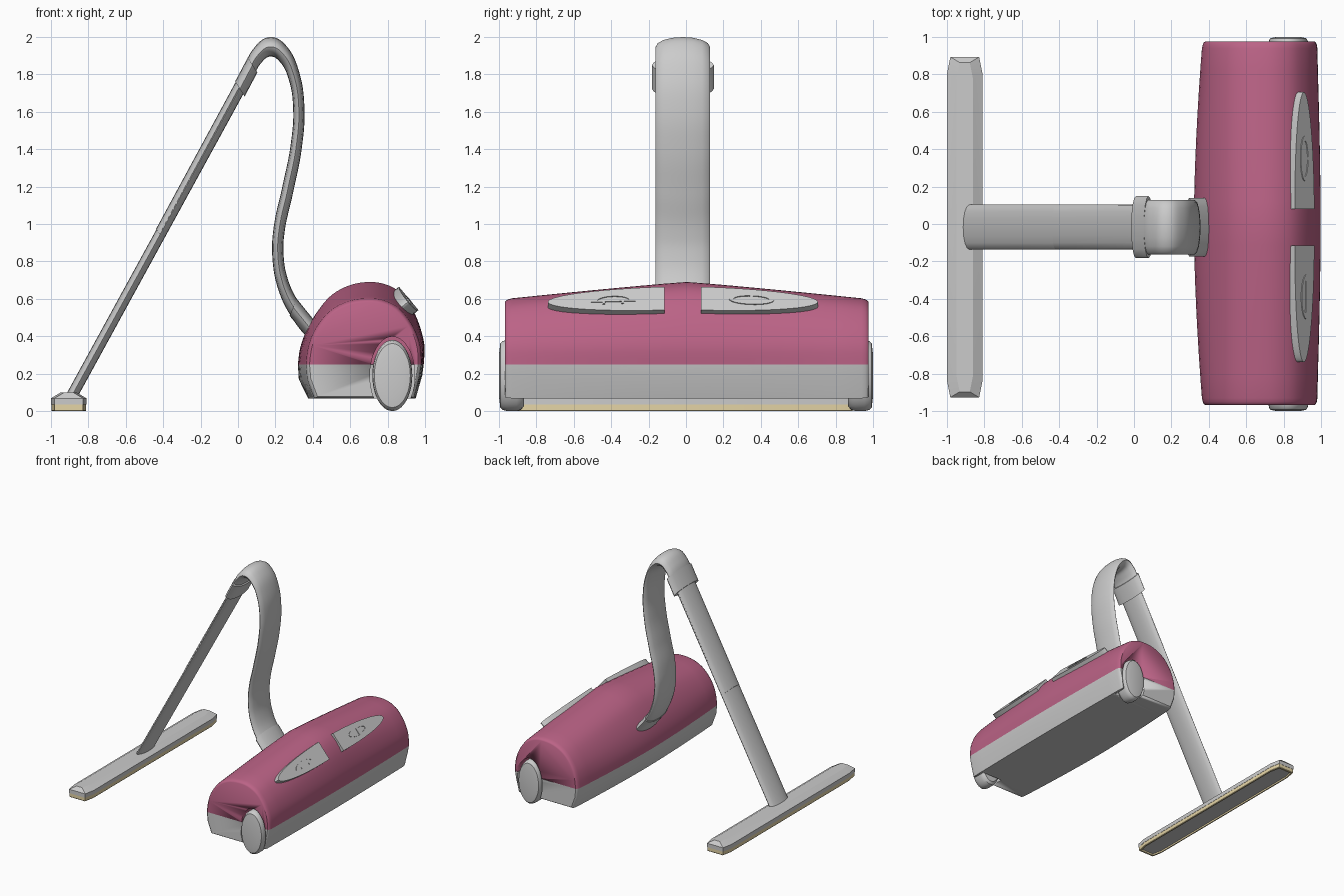
import bpy, bmesh, math
from mathutils import Vector

if "Cube" in bpy.data.objects:
    bpy.data.objects.remove(bpy.data.objects["Cube"])

YC = -0.017   # centre line of hose, wand, nozzle and panels


def material(name, rgb):
    m = bpy.data.materials.new(name)
    m.diffuse_color = (*rgb, 1)
    m.use_nodes = True
    m.node_tree.nodes["Principled BSDF"].inputs["Base Color"].default_value = m.diffuse_color
    return m


PINK = material("pink_shell", (0.50, 0.125, 0.24))
CREAM = material("cream_rim", (0.78, 0.66, 0.38))


def finish(ob, mat=None, angle=35):
    bpy.ops.object.select_all(action='DESELECT')
    ob.select_set(True)
    bpy.context.view_layer.objects.active = ob
    if mat:
        ob.data.materials.append(mat)
    bpy.ops.object.shade_smooth_by_angle(angle=math.radians(angle))
    return ob


def loft(name, rings, mat=None, caps=True, loop=False, angle=35):
    """Skin a list of closed rings; loop joins the last ring to the first."""
    bm = bmesh.new()
    vs = [[bm.verts.new(p) for p in r] for r in rings]
    pairs = list(zip(vs, vs[1:])) + ([(vs[-1], vs[0])] if loop else [])
    for a, b in pairs:
        for i in range(len(a)):
            j = (i + 1) % len(a)
            bm.faces.new((a[i], a[j], b[j], b[i]))
    if caps and not loop:
        bm.faces.new(vs[0])
        bm.faces.new(vs[-1])
    bmesh.ops.recalc_face_normals(bm, faces=bm.faces)
    me = bpy.data.meshes.new(name)
    bm.to_mesh(me)
    bm.free()
    ob = bpy.data.objects.new(name, me)
    bpy.context.collection.objects.link(ob)
    return finish(ob, mat, angle)


def tube(name, pts, half_width, straight=False):
    """Tube along (x, z) points with the model's flattened oval section."""
    s = Vector((half_width * 0.208, half_width, half_width * 0.36))
    cu = bpy.data.curves.new(name, 'CURVE')
    cu.dimensions = '3D'
    cu.bevel_depth, cu.bevel_resolution = 1, 6
    cu.use_fill_caps, cu.resolution_u = True, 10
    sp = cu.splines.new('BEZIER')
    sp.bezier_points.add(len(pts) - 1)
    for bp, (x, z) in zip(sp.bezier_points, pts):
        bp.co = (x / s.x, 0, z / s.z)
        bp.handle_left_type = bp.handle_right_type = 'VECTOR' if straight else 'AUTO'
    ob = bpy.data.objects.new(name, cu)
    bpy.context.collection.objects.link(ob)
    ob.scale, ob.location = s, (0, YC, 0)
    bpy.ops.object.select_all(action='DESELECT')
    ob.select_set(True)
    bpy.context.view_layer.objects.active = ob
    bpy.ops.object.convert(target='MESH')
    bpy.ops.object.transform_apply(location=True, rotation=True, scale=True)
    return finish(bpy.context.object)


def smooth(pts, n=3):
    """Catmull-Rom subdivision of an open 2D polyline."""
    p = [Vector(q) for q in pts]
    p = [2 * p[0] - p[1]] + p + [2 * p[-1] - p[-2]]
    out = []
    for a, b, c, d in zip(p, p[1:], p[2:], p[3:]):
        for k in range(n):
            t = k / n
            out.append(0.5 * (2 * b + (c - a) * t + (2 * a - 5 * b + 4 * c - d) * t * t
                              + (3 * b - a - 3 * c + d) * t ** 3))
    return out + [p[-2]]


# body: middle and end cross-sections blended along y, rounded at the ends
up_mid = smooth([(.32, .25), (.333, .34), (.37, .44), (.43, .54), (.50, .62), (.59, .67), (.69, .69),
                 (.78, .68), (.86, .64), (.925, .56), (.97, .46), (.997, .35), (.993, .25)])
up_end = smooth([(.365, .25), (.375, .33), (.40, .41), (.45, .49), (.515, .55), (.60, .588), (.69, .60),
                 (.77, .592), (.85, .555), (.91, .49), (.95, .42), (.975, .34), (.98, .25)])
low_mid = [(.993, .25), (.985, .19), (.95, .068), (.375, .068), (.325, .17), (.32, .25)]
low_end = [(.98, .25), (.97, .19), (.94, .068), (.41, .068), (.372, .17), (.365, .25)]


def body_rings(mid, end):
    half = [(k * 0.935 / 8, 1) for k in range(9)] + [(.955, .99), (.967, .972), (.973, .945)]
    rings = []
    for y, f in [(-y, f) for y, f in half[:0:-1]] + half:
        s = min(abs(y) / 0.96, 1)
        tx, tz = s ** 1.7, s ** 1.1
        rings.append([(.68 + (a[0] + (b[0] - a[0]) * tx - .68) * f, y + 0.004,
                       .25 + (a[1] + (b[1] - a[1]) * tz - .25) * f) for a, b in zip(mid, end)])
    return rings


upper = loft("upper_shell", body_rings(up_mid, up_end), PINK)
lower = loft("lower_shell", body_rings(low_mid, low_end))


# wheels in oval wells at both ends of the body
def oval(rx, rz, y, n=40):
    return [(.825 + rx * math.cos(2 * math.pi * i / n), y,
             .19 + rz * math.sin(2 * math.pi * i / n)) for i in range(n)]


wheel_profile = [(.5, .865), (.85, .865), (.96, .88), (1, .905), (1, .955), (.97, .98), (.9, .993), (.6, 1)]
for side, label in ((-1, "near"), (1, "far")):
    cutter = loft("wheel_well_cutter_" + label, [oval(.12, .208, side * y) for y in (.85, 1.1)])
    cutter.hide_render = True
    for shell in (upper, lower):
        mod = shell.modifiers.new("well", 'BOOLEAN')
        mod.operation, mod.solver, mod.object = 'DIFFERENCE', 'EXACT', cutter
        bpy.context.view_layer.objects.active = shell
        bpy.ops.object.modifier_move_to_index(modifier=mod.name, index=0)
        bpy.ops.object.modifier_apply(modifier=mod.name)
    bpy.data.objects.remove(cutter)
    loft("wheel_" + label, [oval(.107 * r, .19 * r, side * y) for r, y in wheel_profile])
    loft("axle_" + label, [oval(.03, .05, side * y) for y in (.84, .9)])


# hose, wand and their fittings
tube("hose", [(.05, 1.80), (.10, 1.895), (.17, 1.947), (.245, 1.905), (.30, 1.79), (.325, 1.62), (.312, 1.42),
              (.265, 1.18), (.22, .97), (.213, .84), (.24, .68), (.32, .52), (.42, .40)], .145)
tube("hose_inlet", [(.295, .555), (.42, .40)], .156, True)
tube("wand", [(-.895, .07), (.03, 1.76)], .12, True)
tube("wand_grip", [(-.42, .945), (.02, 1.757)], .118, True)
tube("clamp", [(.01, 1.722), (.078, 1.85)], .166, True)


# floor nozzle: eight-sided plan, bevelled top, cream rim underneath
def plan(hx, hy, z, c=(.018, .09)):
    q = [(hx, hy - c[1]), (hx - c[0], hy), (c[0] - hx, hy), (-hx, hy - c[1])]
    q += [(-x, -y) for x, y in q]
    return [(x - .905, y + YC, z) for x, y in q]


loft("nozzle", [plan(.08, .89, .014), plan(.088, .90, .034), plan(.095, .91, .034),
                plan(.095, .91, .068), plan(.045, .88, .098)], angle=20)
loft("nozzle_rim", [plan(.093, .908, .034), plan(.093, .908, .004), plan(.09, .905, 0),
                    plan(.08, .89, 0), plan(.08, .89, .034)], CREAM, loop=True, angle=20)

# sloping control panels, each a half oval slab with a raised symbol
U = Vector((.105, 0, -.125)).normalized()
N = Vector((.125, 0, .105)).normalized()


def on_panel(side, v, u, h):
    """v runs outward along the panel, u down the slope, h out of it."""
    p = Vector((.9125, 0, .6025)) + U * u + N * h
    return p + Vector((-.006 * v, YC + side * (.097 + v), -.03 * v))


def bar(name, side, a, b, w=.004, h=.005):
    a, b = Vector(a), Vector(b)
    d = (b - a).normalized() * w
    e = Vector((-d.y, d.x))
    q = [a - d + e, b + d + e, b + d - e, a - d - e]
    return loft(name, [[on_panel(side, p.x, p.y, k) for p in q] for k in (-.004, h)])


def band(name, side, rim, closed_inner):
    """Raised outline between an outer and an inner closed line."""
    loft(name, [[on_panel(side, *p, h) for p in line]
                for line, h in ((rim, -.004), (rim, .005), (closed_inner, .005), (closed_inner, -.004))],
         loop=True)


for side, label in ((-1, "near"), (1, "far")):
    edge = [(.625 * math.cos(t), .081 * math.sin(t))
            for t in [math.pi * (k / 32 - .5) for k in range(33)]]
    loft("control_panel_" + label, [[on_panel(side, *p, h) for p in edge] for h in (-.07, 0)])

ring = lambda a, b: [(.27 + a * math.cos(k * math.pi / 16), b * math.sin(k * math.pi / 16)) for k in range(32)]
band("power_symbol_ring", 1, ring(.12, .034), ring(.095, .025))
bar("power_symbol_bar", 1, (.27, -.018), (.27, .018), .008)

dome = lambda a, b, base: [(.275 + a * math.cos(k * math.pi / 16), base - b * math.sin(k * math.pi / 16))
                           for k in range(17)]
band("cord_symbol_dome", -1, dome(.12, .042, .015), dome(.085, .03, .008))
for i, v in enumerate((.225, .325)):
    bar("cord_symbol_foot_%d" % (i + 1), -1, (v, .015), (v, .022), .007)
